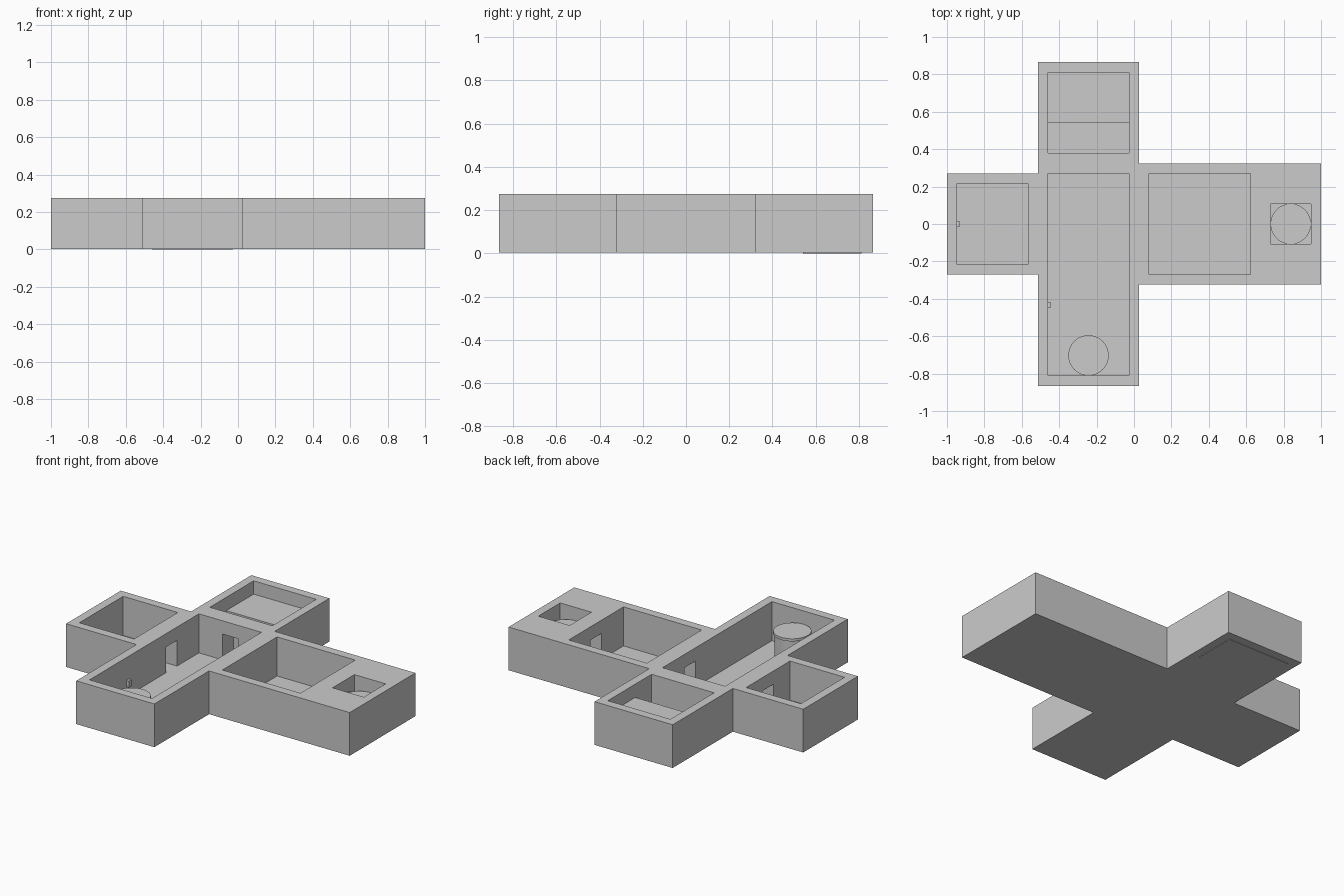
import bpy, bmesh
from mathutils import Matrix, Vector

if "Cube" in bpy.data.objects:
    bpy.data.objects.remove(bpy.data.objects["Cube"])

U = 2 / 37            # plan module: one wall thickness
BASE = 0.003          # underside of the building
FLOOR = 0.029         # room floor level
TOP = BASE + 5 * U    # wall top
LEDGE = 0.19          # height of doors, platform and tables


def finish(name, bm):
    bmesh.ops.recalc_face_normals(bm, faces=bm.faces[:])
    me = bpy.data.meshes.new(name)
    bm.to_mesh(me)
    bm.free()
    ob = bpy.data.objects.new(name, me)
    bpy.context.collection.objects.link(ob)
    return ob


def box(name, x0, x1, y0, y1, z0, z1):
    """Box with plan limits in modules and heights in scene units."""
    bm = bmesh.new()
    c = Vector(((x0 + x1) / 2 * U, (y0 + y1) / 2 * U, (z0 + z1) / 2))
    s = ((x1 - x0) * U, (y1 - y0) * U, z1 - z0)
    bmesh.ops.create_cube(bm, size=1, matrix=Matrix.Translation(c) @ Matrix.Diagonal((*s, 1)))
    return finish(name, bm)


def carve(target, *limits):
    cutter = box("cutter", *limits)
    cutter.hide_render = True
    mod = target.modifiers.new("carve", 'BOOLEAN')
    mod.operation, mod.solver, mod.object = 'DIFFERENCE', 'EXACT', cutter
    bpy.context.view_layer.objects.active = target
    bpy.ops.object.modifier_apply(modifier=mod.name)
    bpy.data.objects.remove(cutter)


# Cross-shaped solid block
plan = [(-18.5, -5), (-9.5, -5), (-9.5, -16), (0.5, -16), (0.5, -6), (18.5, -6),
        (18.5, 6), (0.5, 6), (0.5, 16), (-9.5, 16), (-9.5, 5), (-18.5, 5)]
bm = bmesh.new()
face = bm.faces.new([bm.verts.new((x * U, y * U, BASE)) for x, y in plan])
ext = bmesh.ops.extrude_face_region(bm, geom=[face], use_keep_orig=True)
bmesh.ops.translate(bm, vec=(0, 0, TOP - BASE),
                    verts=[v for v in ext["geom"] if isinstance(v, bmesh.types.BMVert)])
building = finish("building_walls", bm)

# Open-topped rooms: left, main hall, back, right, small alcove
for room in [(-17.5, -10.5, -4, 4), (-8.5, -0.5, -15, 5), (-8.5, -0.5, 7, 15),
             (1.5, 11.5, -5, 5), (13.5, 17.5, -2, 2)]:
    carve(building, *room, FLOOR, TOP + 0.1)

# Doorways through the double-thickness walls
for door in [(-10.5, -8.5, -1, 1), (-0.5, 1.5, -1, 1), (11.5, 13.5, -1, 1), (-5.5, -3.5, 5, 7)]:
    carve(building, *door, FLOOR, LEDGE)

# Raised platform in the back room
box("platform", -8.5, -0.5, 10, 15, 0, LEDGE)


def drum(name, x, y, r, z0, z1):
    bm = bmesh.new()
    bmesh.ops.create_cone(bm, cap_ends=True, segments=48, radius1=r * U, radius2=r * U, depth=z1 - z0,
                          matrix=Matrix.Translation((x * U, y * U, (z0 + z1) / 2)))
    ob = finish(name, bm)
    bpy.context.view_layer.objects.active = ob
    ob.select_set(True)
    bpy.ops.object.shade_smooth_by_angle()
    ob.select_set(False)


# Round tables: body and slightly wider top
for name, x, y in [("hall", -4.5, -13), ("alcove", 15.5, 0)]:
    drum(name + "_table_body", x, y, 1.85, FLOOR, LEDGE - 0.016)
    drum(name + "_table_top", x, y, 2, LEDGE - 0.016, LEDGE)

# Small wall brackets
box("hall_bracket", -8.5, -8.2, -8.25, -7.75, 0.09, 0.13)
box("left_room_bracket", -17.5, -17.2, -0.25, 0.25, 0.09, 0.13)
